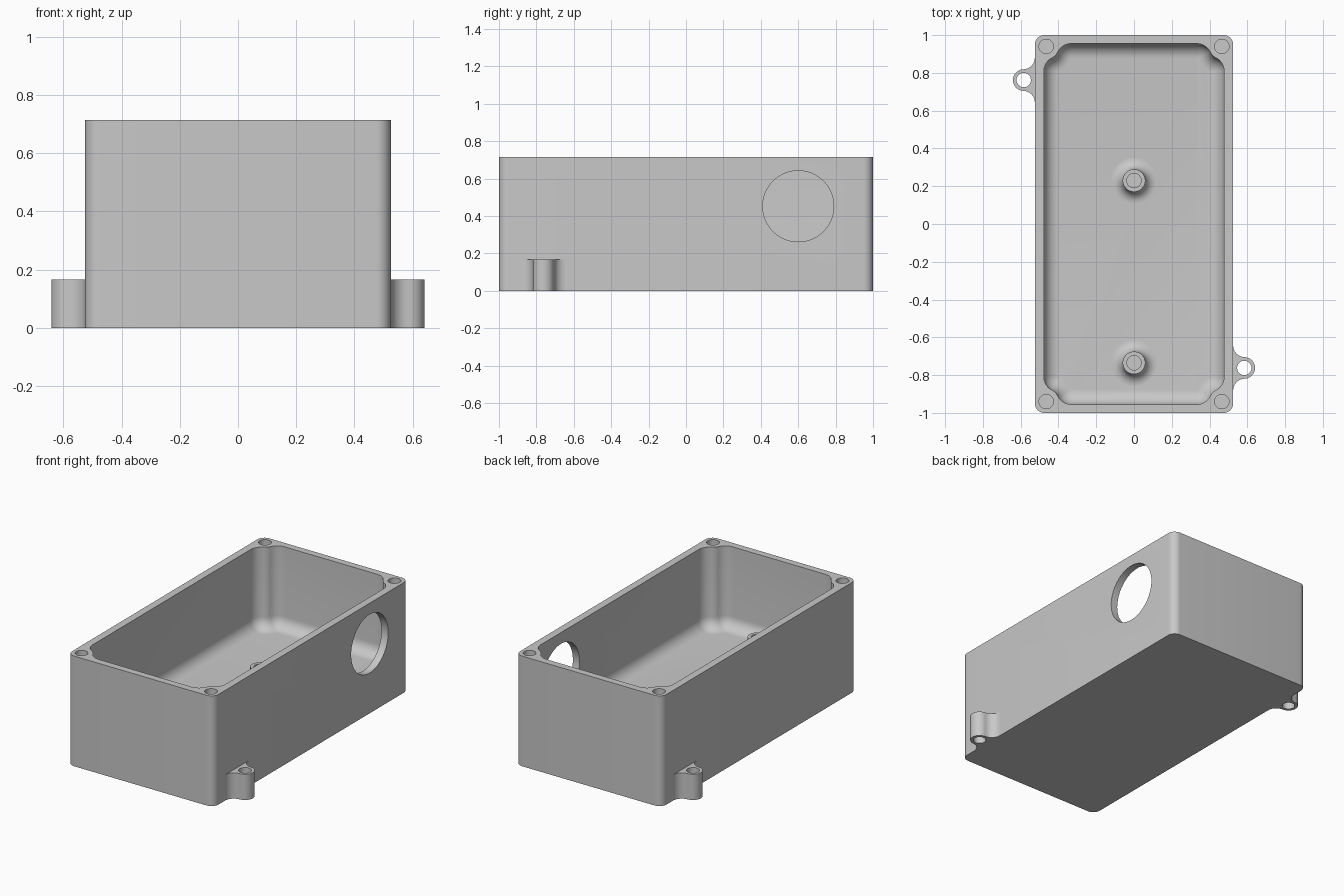
import bpy, bmesh
from math import pi, cos, sin, atan2, sqrt, radians
from mathutils import Matrix

cube = bpy.data.objects.get("Cube")
if cube:
    bpy.data.objects.remove(cube, do_unlink=True)

HX, HY, H = 0.525, 1.0, 0.715      # outer half sizes and height
CX, CY = 0.477, 0.955              # cavity half sizes
FLOOR, FILLET = 0.185, 0.078
SX, SY = 0.465, 0.94               # lid screw position
BOSS, BLEND = 0.068, 0.08          # screw boss radius and its blend radius
HOLE = 0.038
EAR_X, EAR_Y, EAR_R, EAR_H, FLARE = 0.584, 0.762, 0.057, 0.167, 0.062

grey = bpy.data.materials.new("Light grey")
grey.use_nodes = True
colour = (0.58, 0.58, 0.58, 1)
grey.diffuse_color = colour
grey.node_tree.nodes["Principled BSDF"].inputs["Base Color"].default_value = colour


def finish(bm, name):
    bmesh.ops.recalc_face_normals(bm, faces=bm.faces)
    mesh = bpy.data.meshes.new(name)
    bm.to_mesh(mesh)
    bm.free()
    mesh.materials.append(grey)
    ob = bpy.data.objects.new(name, mesh)
    bpy.context.collection.objects.link(ob)
    return ob


def arc(cx, cy, r, a, b, n=10):
    return [(cx + r * cos(a + (b - a) * i / n), cy + r * sin(a + (b - a) * i / n))
            for i in range(n + 1)]


def loft(name, layers):
    """Closed solid through stacked outlines given as (points, z)."""
    bm = bmesh.new()
    rings = [[bm.verts.new((x, y, z)) for x, y in pts] for pts, z in layers]
    for lo, hi in zip(rings, rings[1:]):
        for i in range(len(lo)):
            j = (i + 1) % len(lo)
            bm.faces.new((lo[i], lo[j], hi[j], hi[i]))
    bm.faces.new(rings[0][::-1])
    bm.faces.new(rings[-1])
    return finish(bm, name)


def cylinder(name, r, depth, matrix):
    bm = bmesh.new()
    bmesh.ops.create_cone(bm, cap_ends=True, segments=48, radius1=r, radius2=r,
                          depth=depth, matrix=matrix)
    return finish(bm, name)


def cut(ob, cutter):
    cutter.hide_render = True
    mod = ob.modifiers.new("cut", 'BOOLEAN')
    mod.operation, mod.solver, mod.object = 'DIFFERENCE', 'EXACT', cutter
    bpy.context.view_layer.objects.active = ob
    bpy.ops.object.modifier_apply(modifier=mod.name)
    bpy.data.objects.remove(cutter, do_unlink=True)


def smooth(ob):
    bpy.ops.object.select_all(action='DESELECT')
    ob.select_set(True)
    bpy.context.view_layer.objects.active = ob
    bpy.ops.object.shade_smooth_by_angle(angle=radians(30))


def all_corners(corner):
    """Mirror one +x +y corner path into a full counterclockwise outline."""
    q2 = [(-x, y) for x, y in reversed(corner)]
    return corner + q2 + [(-x, -y) for x, y in corner + q2]


def cavity_outline(d):
    """Cavity outline moved inward by d, curving around the screw bosses."""
    reach = BOSS + BLEND
    ax, by = CX - BLEND, CY - BLEND
    ay = SY - sqrt(reach ** 2 - (SX - ax) ** 2)
    bx = SX - sqrt(reach ** 2 - (SY - by) ** 2)
    a = atan2(SY - ay, SX - ax)
    b = atan2(SY - by, SX - bx)
    return all_corners(arc(ax, ay, BLEND - d, 0, a)
                       + arc(SX, SY, BOSS + d, a + pi, b + pi)[1:-1]
                       + arc(bx, by, BLEND - d, b, pi / 2))


# Box body with filleted cavity
outer = all_corners(arc(HX - 0.05, HY - 0.05, 0.05, 0, pi / 2))
body = loft("box_body", [(outer, 0), (outer, H)])
steps = [i * pi / 16 for i in range(9)]
layers = [(cavity_outline(FILLET * (1 - sin(t))), FLOOR + FILLET * (1 - cos(t))) for t in steps]
cut(body, loft("cavity_cutter", layers + [(cavity_outline(0), H + 0.1)]))

# Lid screw holes
for sx in (-1, 1):
    for sy in (-1, 1):
        cut(body, cylinder("screw_cutter", HOLE, 0.8,
                           Matrix.Translation((sx * SX, sy * SY, H))))

# Round cable opening in the +x wall
cut(body, cylinder("opening_cutter", 0.19, 0.2,
                   Matrix.Translation((HX, 0.6, 0.452)) @ Matrix.Rotation(pi / 2, 4, 'Y')))
smooth(body)

# Mounting ears on opposite sides, flared into the walls
flare_x = HX + FLARE
flare_y = sqrt((EAR_R + FLARE) ** 2 - (flare_x - EAR_X) ** 2)
join = atan2(flare_y, flare_x - EAR_X)
profile = (arc(flare_x, -flare_y, FLARE, pi, pi - join)
           + arc(EAR_X, 0, EAR_R, -join, join, 24)[1:-1]
           + arc(flare_x, flare_y, FLARE, join - pi, -pi))
for name, s in (("left_mounting_ear", 1), ("right_mounting_ear", -1)):
    pts = [(s * x, s * (y - EAR_Y)) for x, y in profile]
    ear = loft(name, [(pts, 0), (pts, EAR_H)])
    cut(ear, cylinder("ear_cutter", HOLE, 1,
                      Matrix.Translation((s * EAR_X, -s * EAR_Y, 0))))
    smooth(ear)

# Hollow standoffs with filleted bases
post, base, top = 0.06, 0.12, FLOOR + 0.12
section = [(0, FLOOR - 0.01), (base, FLOOR - 0.01)]
section += arc(base, FLOOR + post, post, -pi / 2, -pi)
section += [(post, top), (HOLE, top), (HOLE, FLOOR + 0.01), (0, FLOOR + 0.01)]
for name, y in (("rear_standoff", 0.23), ("front_standoff", -0.735)):
    bm = bmesh.new()
    vs = [bm.verts.new((r, 0, z)) for r, z in section]
    es = [bm.edges.new(p) for p in zip(vs, vs[1:])]
    bmesh.ops.spin(bm, geom=vs + es, cent=(0, 0, 0), axis=(0, 0, 1),
                   angle=2 * pi, steps=48)
    bmesh.ops.remove_doubles(bm, verts=bm.verts, dist=1e-5)
    bmesh.ops.translate(bm, verts=bm.verts, vec=(0, y, 0))
    smooth(finish(bm, name))
